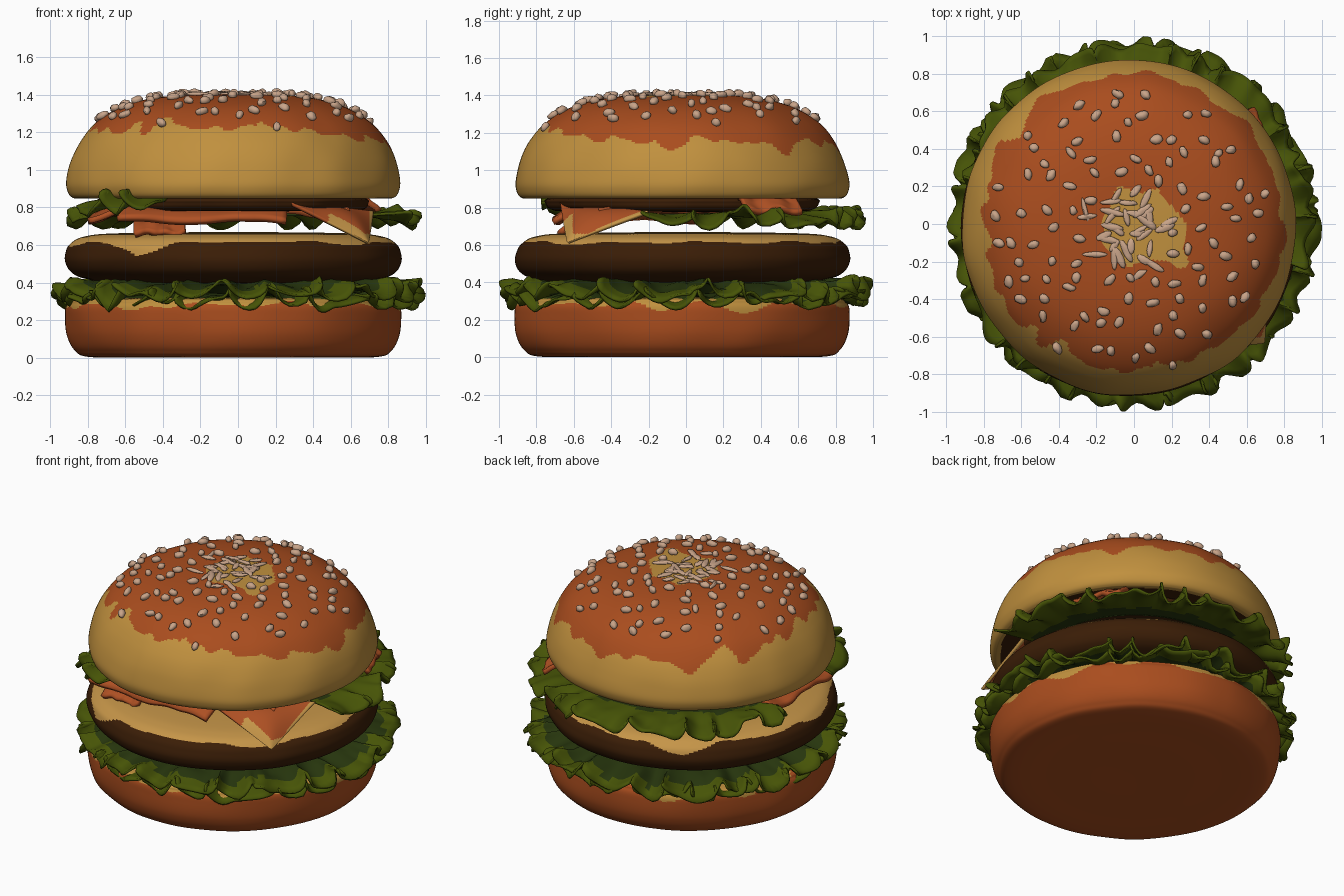
import bpy, bmesh, math, random
from mathutils import Vector, Matrix, noise

random.seed(4)
if "Cube" in bpy.data.objects:
    bpy.data.objects.remove(bpy.data.objects["Cube"])
CX, CY = -0.025, -0.02          # axis of the buns and patty
STEPS = 11                      # profile subdivisions


def material(name, rgb):
    m = bpy.data.materials.new(name)
    m.use_nodes = True
    m.diffuse_color = (*rgb, 1)
    m.node_tree.nodes["Principled BSDF"].inputs["Base Color"].default_value = (*rgb, 1)
    return m


CRUST = material("toasted crust", (0.40, 0.074, 0.013))
CRUMB = material("golden bread", (0.53, 0.28, 0.048))
MEAT = material("browned meat", (0.043, 0.0125, 0.002))
CHEESE = material("cheese", (0.56, 0.30, 0.065))
LEAF = material("lettuce green", (0.062, 0.088, 0.002))
DARK_LEAF = material("inner lettuce green", (0.02, 0.036, 0.004))
BACON = material("bacon red", (0.42, 0.08, 0.017))
SEED = material("sesame", (0.58, 0.37, 0.25))


def wobble(x, y=0.0, z=0.0):
    return noise.noise(Vector((x, y, z)))


def around(angle, freq, seed=0.0):
    """Noise that closes on itself around the axis."""
    return wobble(freq * math.cos(angle), freq * math.sin(angle), seed)


def finish(bm, name, mats, angle, thick=0):
    mesh = bpy.data.meshes.new(name)
    bm.to_mesh(mesh)
    bm.free()
    ob = bpy.data.objects.new(name, mesh)
    bpy.context.collection.objects.link(ob)
    for m in mats:
        mesh.materials.append(m)
    if thick:
        mod = ob.modifiers.new("thickness", "SOLIDIFY")
        mod.thickness, mod.offset = thick, 0
    bpy.ops.object.select_all(action="DESELECT")
    ob.select_set(True)
    bpy.context.view_layer.objects.active = ob
    bpy.ops.object.shade_smooth_by_angle(angle=math.radians(angle))


def surface(name, fn, nu, nv, mats, rule=None, wrap=False, thick=0, angle=35):
    """Grid of fn(u, v); rule picks the material index from a face centre."""
    bm = bmesh.new()
    cols = nu if wrap else nu + 1
    grid = [[bm.verts.new(fn(i / nu, j / nv)) for j in range(nv + 1)] for i in range(cols)]
    for i in range(nu):
        a, b = grid[i], grid[(i + 1) % cols]
        for j in range(nv):
            bm.faces.new((a[j], b[j], b[j + 1], a[j + 1]))
    bmesh.ops.remove_doubles(bm, verts=bm.verts, dist=0.0001)
    bmesh.ops.recalc_face_normals(bm, faces=bm.faces)
    if rule:
        for f in bm.faces:
            f.material_index = rule(f.calc_center_median())
    finish(bm, name, mats, angle, thick)


def smooth_profile(pts):
    """Catmull-Rom curve through (radius, height) points."""
    p = [Vector(q) for q in pts]
    p = [p[0]] + p + [p[-1]]
    out = []
    for a, b, c, d in zip(p, p[1:], p[2:], p[3:]):
        for k in range(STEPS):
            t = k / STEPS
            out.append(b + (c - a) * t / 2 + (a * 2 - b * 5 + c * 4 - d) * t * t / 2
                       + (b * 3 - a - c * 3 + d) * t ** 3 / 2)
    return out + [p[-1]]


def revolve(name, prof, mats, rule, segs=200, lump=0.012):
    n = len(prof) - 1

    def fn(u, v):
        r, z = prof[round(v * n)]
        a = u * math.tau
        r = max(r, 0) * (1 + lump * around(a, 3, z * 4))
        return (CX + r * math.cos(a), CY + r * math.sin(a), z)
    surface(name, fn, segs, n, mats, rule, wrap=True)


def polar(c):
    return math.atan2(c.y - CY, c.x - CX), math.hypot(c.x - CX, c.y - CY)


# Bottom bun: toasted side with golden patches at the upper rim
def bottom_rule(c):
    a, r = polar(c)
    return int(c.z > 0.28 + 0.075 * around(a, 4, 2))


revolve("bottom_bun", smooth_profile([(0, 0), (0.5, 0.0), (0.77, 0.004), (0.845, 0.04), (0.885, 0.12),
        (0.895, 0.22), (0.885, 0.285), (0.83, 0.315), (0.5, 0.32), (0, 0.32)]), [CRUST, CRUMB], bottom_rule)


# Patty with melted cheese drooping over the shoulder
def cheese_rule(c):
    a, r = polar(c)
    edge = 0.616 + 0.018 * around(a, 4, 7)
    for deg, depth in ((122, 0.055), (190, 0.025), (235, 0.075), (320, 0.02)):
        gap = abs((math.degrees(a) - deg + 180) % 360 - 180)
        edge -= depth * max(0, 1 - gap / 15)
    return int(c.z > edge)


revolve("patty_with_cheese", smooth_profile([(0, 0.39), (0.6, 0.395), (0.79, 0.42), (0.865, 0.455), (0.895, 0.51),
        (0.89, 0.56), (0.865, 0.605), (0.79, 0.645), (0.6, 0.663), (0, 0.67)]), [MEAT, CHEESE], cheese_rule)

# Filling tucked beneath the top bun
revolve("upper_filling", smooth_profile([(0, 0.775), (0.6, 0.78), (0.7, 0.79), (0.73, 0.82),
        (0.71, 0.85), (0.5, 0.87), (0, 0.87)]), [MEAT], None, 72, 0.04)

# Top bun
top_profile = smooth_profile([(0, 0.86), (0.5, 0.86), (0.8, 0.85), (0.865, 0.855), (0.89, 0.9), (0.888, 0.96),
                              (0.86, 1.06), (0.81, 1.16), (0.735, 1.25), (0.62, 1.325), (0.48, 1.372),
                              (0.32, 1.396), (0.15, 1.402), (0, 1.402)])


def top_rule(c):
    a, r = polar(c)
    if r < 0.83 and c.z < 0.9:
        return 2
    line = 1.182 + 0.055 * math.cos(a - math.radians(235)) + 0.05 * around(a, 4, 1)
    line += 0.07 * wobble(c.x * 9, c.y * 9, c.z * 5)
    patch = math.hypot(c.x - 0.06, c.y + 0.05) + 0.11 * wobble(c.x * 7, c.y * 7, 3)
    return int(c.z < line or patch < 0.22)


revolve("top_bun", top_profile, [CRUST, CRUMB, MEAT], top_rule, 260)


# Sesame seeds scattered on the dome, with a dense cluster of slivers at the crown
def dome(r):
    for a, b in zip(top_profile[6 * STEPS:], top_profile[6 * STEPS + 1:]):
        if b.x <= r <= a.x:
            t = (a.x - r) / max(a.x - b.x, 1e-6)
            return a.y + (b.y - a.y) * t, (a - b).normalized()


bm = bmesh.new()


def add_seed(r, a, size, spin):
    z, slope = dome(r)
    out = Vector((math.cos(a), math.sin(a), 0))
    normal = out * -slope.y + Vector((0, 0, slope.x))
    pos = Vector((CX, CY, z)) + out * r + normal * size[2] * 0.5
    turn = normal.to_track_quat("Z", "Y").to_matrix().to_4x4()
    mat = Matrix.Translation(pos) @ turn @ Matrix.Rotation(spin, 4, "Z") @ Matrix.Diagonal((*size, 1))
    made = bmesh.ops.create_icosphere(bm, subdivisions=2, radius=1, matrix=mat)
    for v in made["verts"]:
        v.co += normal * 0.008 * wobble(*(v.co * 50)) + out * 0.008 * wobble(*(v.co * 45))


COUNT = 100
for i in range(COUNT):
    r = math.sqrt(0.06 + 0.49 * i / COUNT) + random.uniform(-0.025, 0.025)
    add_seed(r, i * 2.39996 + random.uniform(-0.15, 0.15),
             (random.uniform(0.019, 0.025), random.uniform(0.026, 0.038), 0.022), random.uniform(0, math.pi))
for i in range(34):
    add_seed(0.05 + 0.21 * random.random(), i * 2.39996,
             (random.uniform(0.014, 0.022), random.uniform(0.04, 0.07), 0.01), random.uniform(0, math.pi))
finish(bm, "sesame_seeds", [SEED], 70)


# Ruffled lettuce: flat inside, folded into frills towards the rim
def lettuce(name, start, end, height, inner, rim, segs, lift=0.06, seed=0, dark=0.0, rise=0.0):
    full = end - start >= 360

    def fn(u, v):
        a = math.radians(start + (end - start) * u)
        fade = 1 if full else min(1, 8 * u + 0.5, 8 * (1 - u) + 0.5)
        frill = v ** 2.5
        phase = 22 * a + 5 * around(a, 3, seed)
        r = inner + (rim - inner) * v * (0.88 + 0.12 * fade)
        r += frill * (0.025 * math.cos(phase * 2 + 1) + 0.04 * around(a, 7, seed + 3))
        r = min(r, 1.0)
        z = height + rise * (1 - v * v) + frill * fade * (lift * math.sin(phase) + 0.05 * around(a, 9, seed + 8))
        z += 0.03 * v * wobble(r * 9, a * 6, seed) - 0.015 * frill
        a += 0.04 * frill * math.cos(phase)
        return (r * math.cos(a), r * math.sin(a), z)

    def rule(c):
        return int(math.hypot(c.x, c.y) < dark + 0.05 * wobble(c.x * 6, c.y * 6))
    surface(name, fn, segs, 12, [LEAF, DARK_LEAF], rule, full, 0.014, 50)


lettuce("lower_lettuce", 0, 360, 0.372, 0.4, 0.975, 360, 0.055, 0, 0.875, 0.035)
lettuce("lower_lettuce_underleaf", 0, 360, 0.335, 0.5, 0.945, 360, 0.045, 11, 0.85)
lettuce("upper_lettuce", -14, 170, 0.762, 0.62, 0.95, 190, 0.055, 5, 0.72)
lettuce("upper_lettuce_sprig", 203, 240, 0.85, 0.6, 0.96, 50, 0.065, 9)


# Bacon rashers, drooping towards their outer edge
def rasher(name, start, end, width, droop=0.0, seed=0):
    a, b = Vector(start), Vector(end)
    side = (b - a).cross(Vector((0, 0, 1))).normalized() * width

    def fn(u, v):
        p = a.lerp(b, u) + side * (v - 0.5 + 0.12 * wobble(u * 5, seed))
        p.z += 0.01 * math.sin(u * 9 + seed) + 0.02 * wobble(u * 4, v * 2, seed) - droop * v ** 1.5
        return p
    surface(name, fn, 32, 8, [BACON], thick=0.03)


rasher("front_rasher", (-0.64, -0.57, 0.815), (0.26, -0.6, 0.81), 0.22, 0.085, 1)
rasher("left_rasher", (-0.68, 0.2, 0.79), (-0.68, -0.45, 0.8), 0.22, 0.06, 2)
rasher("right_rasher", (0.7, 0.3, 0.85), (0.58, 0.6, 0.85), 0.12, 0.07, 3)
rasher("middle_rasher", (0.0, -0.42, 0.78), (0.56, -0.3, 0.8), 0.34, 0.02, 4)
rasher("hanging_rasher", (-0.55, -0.6, 0.73), (-0.28, -0.6, 0.73), 0.14, 0.07, 5)

# Corner flap hanging over the front: bacon with a cheese border
LEFT, RIGHT, TIP = Vector((0.28, -0.67, 0.82)), Vector((0.72, -0.2, 0.775)), Vector((0.69, -0.63, 0.61))


def flap(u, v):
    p = LEFT.lerp(RIGHT, u).lerp(TIP, v)
    p.z += 0.05 * math.sin(v * math.pi) * math.sin(u * math.pi)
    return p


def flap_rule(c):
    front_edge = c.y < -0.6 and c.x > 0.48
    return int(c.z < 0.655 or front_edge or c.x > 0.695)


surface("corner_flap", flap, 40, 36, [BACON, CHEESE], flap_rule, thick=0.018)
